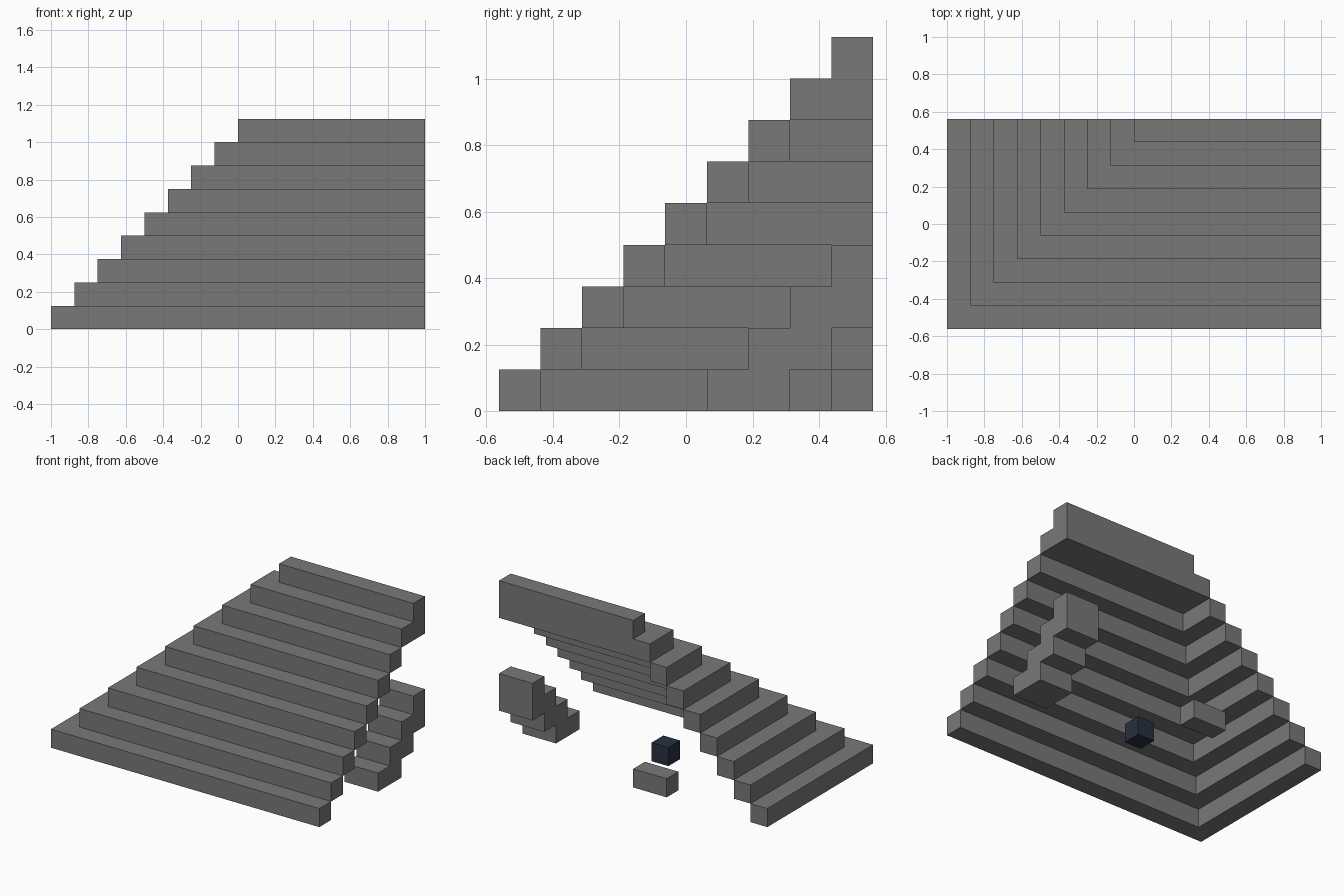
import bpy
import bmesh
from mathutils import Vector

cube = bpy.data.objects.get("Cube")
if cube:
    bpy.data.objects.remove(cube, do_unlink=True)

# Everything sits on a block lattice, 16 wide, 9 deep, 9 high
U = 0.125
WIDTH, DEPTH, LEVELS = 16, 9, 9


def material(name, rgb):
    mat = bpy.data.materials.new(name)
    mat.use_nodes = True
    colour = (*rgb, 1)
    mat.diffuse_color = colour
    bsdf = mat.node_tree.nodes["Principled BSDF"]
    bsdf.inputs["Base Color"].default_value = colour
    bsdf.inputs["Roughness"].default_value = 0.9
    return mat


stone = material("stone_grey", (0.19, 0.19, 0.19))
navy = material("dark_navy", (0.021, 0.03, 0.05))


def to_world(i, j, k):
    return Vector(((i - WIDTH / 2) * U, (j - DEPTH / 2) * U, k * U))


def prism(name, corners, direction, mat):
    """Extrude a flat outline, given in block units, along a direction."""
    bm = bmesh.new()
    face = bm.faces.new([bm.verts.new(to_world(*c)) for c in corners])
    grown = bmesh.ops.extrude_face_region(bm, geom=[face], use_keep_orig=True)
    moved = [g for g in grown["geom"] if isinstance(g, bmesh.types.BMVert)]
    bmesh.ops.translate(bm, verts=moved, vec=Vector(direction) * U)
    bmesh.ops.recalc_face_normals(bm, faces=bm.faces)
    mesh = bpy.data.meshes.new(name)
    bm.to_mesh(mesh)
    bm.free()
    mesh.materials.append(mat)
    obj = bpy.data.objects.new(name, mesh)
    bpy.context.collection.objects.link(obj)
    return obj


def box(name, x0, x1, y0, y1, z0, z1, mat):
    outline = [(x0, y0, z0), (x1, y0, z0), (x1, y1, z0), (x0, y1, z0)]
    return prism(name, outline, (0, 0, z1 - z0), mat)


# Hollow corner steps: a front row and a side row, each set in by one block
for n in range(LEVELS - 2):
    outline = [(n, n), (WIDTH, n), (WIDTH, n + 1),
               (n + 1, n + 1), (n + 1, DEPTH), (n, DEPTH)]
    prism(f"corner_step_{n + 1}", [(x, y, n) for x, y in outline], (0, 0, 1), stone)

# The top two steps are solid through to the back
for n in range(LEVELS - 2, LEVELS):
    box(f"top_step_{n + 1}", n, WIDTH, n, DEPTH, n, n + 1, stone)

# Small inner staircase beneath, two blocks wide
stair_profile = [(5, 0), (7, 0), (7, 1), (8, 1), (8, 2), (9, 2), (9, 4),
                 (8, 4), (8, 3), (7, 3), (7, 2), (6, 2), (6, 1), (5, 1)]
prism("inner_staircase", [(WIDTH - 2, y, z) for y, z in stair_profile], (2, 0, 0), stone)

# Loose blocks on the floor
box("floor_slab", 6, 8, 8, 9, 0, 1, stone)
box("navy_block", 8, 9, 5, 6, 0, 1, navy)
